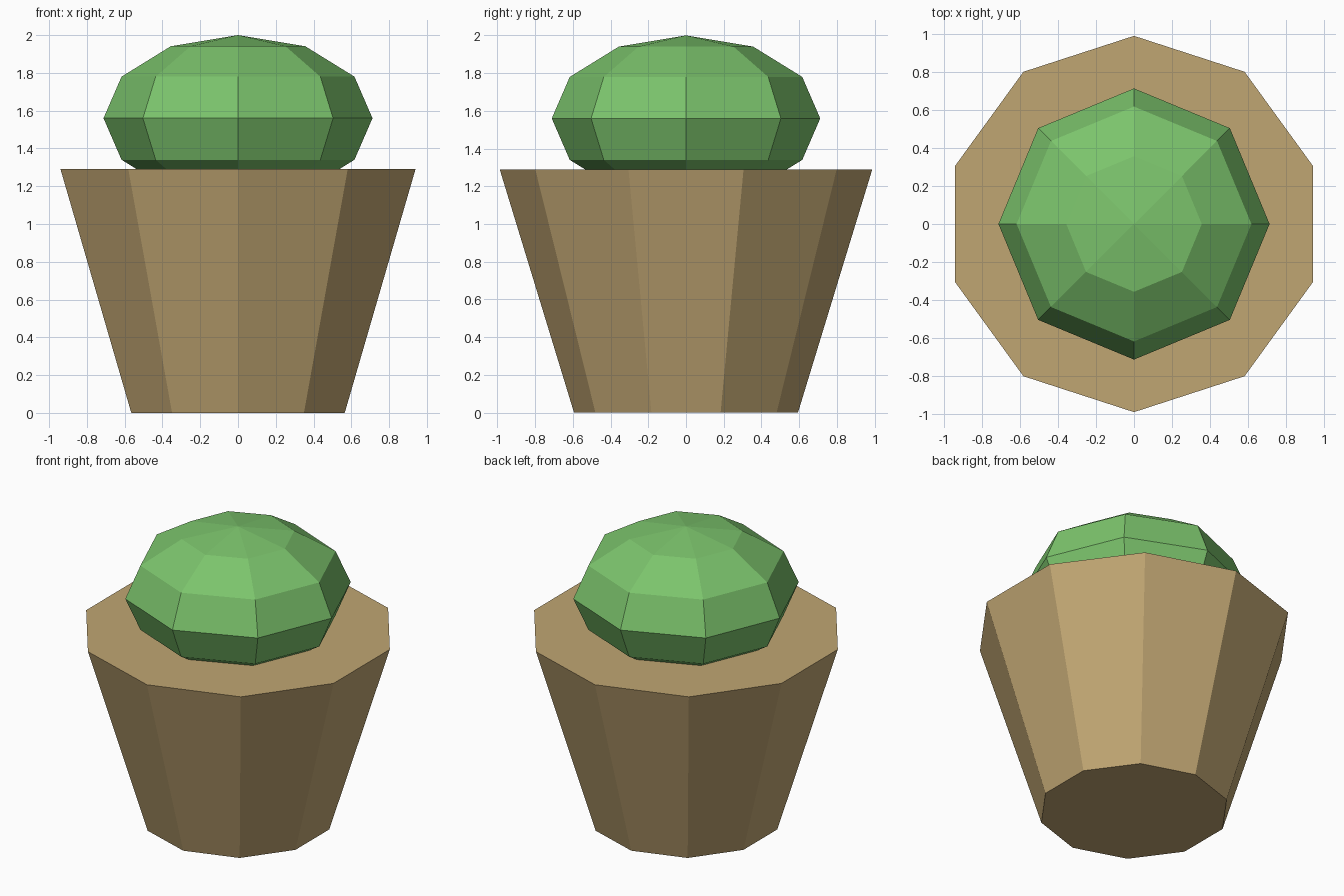
import bpy, bmesh
from math import sin, cos, pi

if "Cube" in bpy.data.objects:
    bpy.data.objects.remove(bpy.data.objects["Cube"])


def material(name, rgb):
    m = bpy.data.materials.new(name)
    m.diffuse_color = (*rgb, 1)
    m.use_nodes = True
    m.node_tree.nodes["Principled BSDF"].inputs["Base Color"].default_value = m.diffuse_color
    return m


def lathe(name, profile, sides, mat):
    """Faceted solid from (radius, z) rings, first corner on +y; radius 0 is a pole."""
    bm = bmesh.new()
    rings = []
    for r, z in profile:
        n = sides if r > 0 else 1
        rings.append([bm.verts.new((r * sin(2 * pi * i / sides), r * cos(2 * pi * i / sides), z))
                      for i in range(n)])
    for a, b in zip(rings, rings[1:]):
        for i in range(sides):
            j = (i + 1) % sides
            quad = [a[i % len(a)], a[j % len(a)], b[j % len(b)], b[i % len(b)]]
            bm.faces.new(list(dict.fromkeys(quad)))
    for ring in (rings[0], rings[-1]):
        if len(ring) > 1:
            bm.faces.new(ring)
    bmesh.ops.recalc_face_normals(bm, faces=bm.faces)
    mesh = bpy.data.meshes.new(name)
    bm.to_mesh(mesh)
    bm.free()
    mesh.materials.append(mat)
    ob = bpy.data.objects.new(name, mesh)
    bpy.context.collection.objects.link(ob)
    return ob


# Ten-sided tapered pot
lathe("pot", [(0.594, 0), (0.988, 1.29)], 10, material("clay", (0.53, 0.38, 0.17)))

# Squashed eight-sided plant, its underside sunk into the pot
R, H, ZC = 0.712, 0.44, 1.56
rows = 6
dome = [(0 if k in (0, rows) else R * sin(pi * k / rows), ZC - H * cos(pi * k / rows))
        for k in range(rows + 1)]
lathe("plant", dome, 8, material("leaf_green", (0.2, 0.55, 0.15)))
